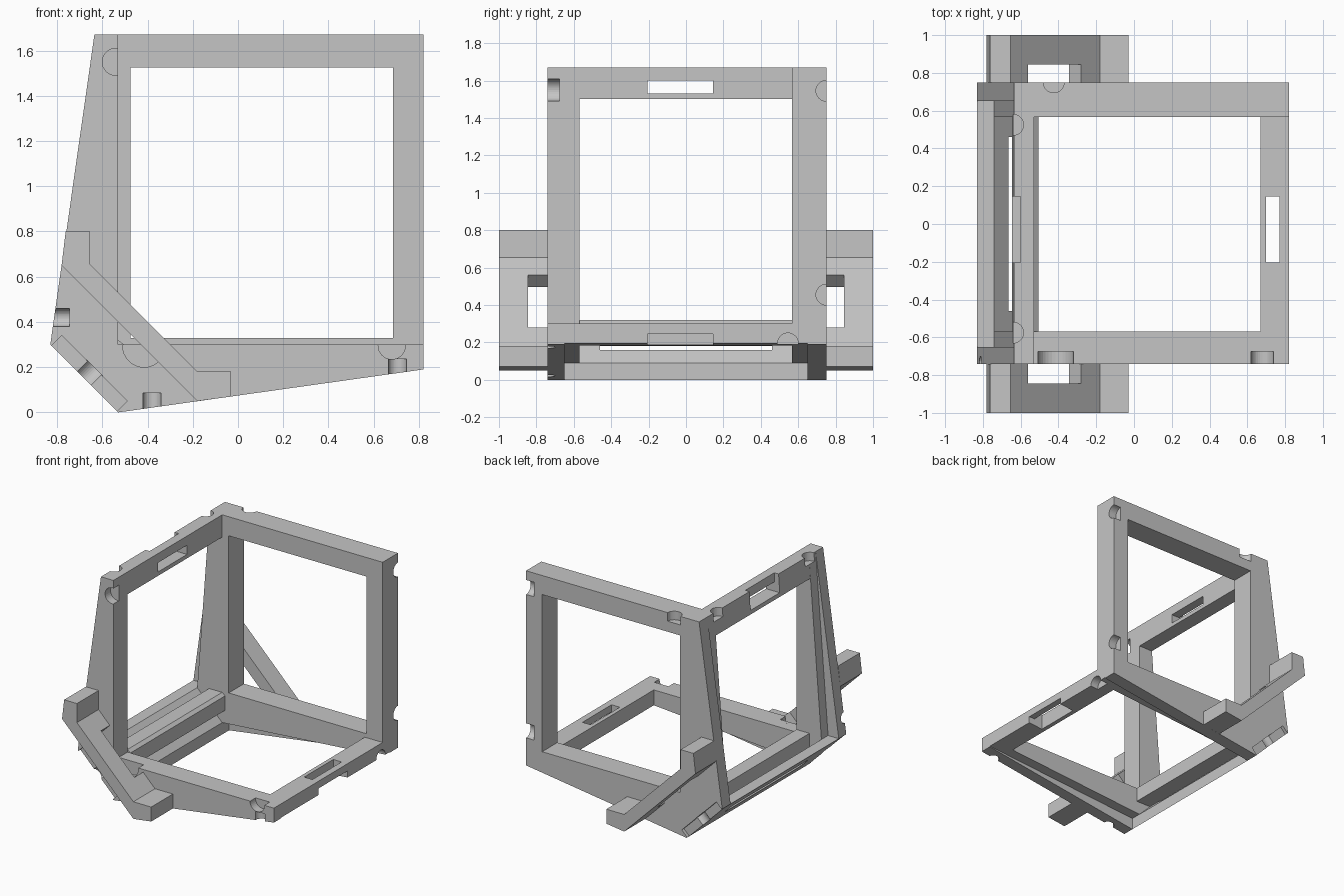
import bpy, bmesh
from mathutils import Vector, Matrix

cube = bpy.data.objects.get("Cube")
if cube:
    bpy.data.objects.remove(cube, do_unlink=True)

gray = bpy.data.materials.new("plain_gray")
gray.use_nodes = True
COLOR = (0.56, 0.56, 0.56, 1)
gray.diffuse_color = COLOR
gray.node_tree.nodes["Principled BSDF"].inputs["Base Color"].default_value = COLOR
cutters = []


def finish(bm, name):
    bmesh.ops.recalc_face_normals(bm, faces=bm.faces[:])
    mesh = bpy.data.meshes.new(name)
    bm.to_mesh(mesh)
    bm.free()
    mesh.materials.append(gray)
    obj = bpy.data.objects.new(name, mesh)
    bpy.context.collection.objects.link(obj)
    return obj


def prism(name, profile, y0, y1):
    """Extrude an xz profile along y."""
    bm = bmesh.new()
    ends = [[bm.verts.new((x, y, z)) for x, z in profile] for y in (y0, y1)]
    bm.faces.new(ends[0])
    bm.faces.new(ends[1][::-1])
    n = len(profile)
    for i in range(n):
        j = (i + 1) % n
        bm.faces.new((ends[0][j], ends[0][i], ends[1][i], ends[1][j]))
    return finish(bm, name)


def rect(x0, x1, z0, z1):
    return [(x0, z0), (x1, z0), (x1, z1), (x0, z1)]


def as_cutter(obj):
    obj.hide_render = True
    cutters.append(obj)
    return obj


def round_cutter(center, axis, radius):
    """Cylinder centred on a face, used to cut a round notch."""
    bm = bmesh.new()
    turn = Vector((0, 0, 1)).rotation_difference(Vector(axis)).to_matrix().to_4x4()
    bmesh.ops.create_cone(bm, cap_ends=True, segments=32, radius1=radius, radius2=radius,
                          depth=0.13, matrix=Matrix.Translation(center) @ turn)
    return as_cutter(finish(bm, "notch_cutter"))


def cut(parts, cutter):
    for obj in parts:
        mod = obj.modifiers.new("cut", 'BOOLEAN')
        mod.operation = 'DIFFERENCE'
        mod.solver = 'EXACT'
        mod.object = cutter


# Profiles: outer silhouette, and the stepped ledge inside it
outer_edge = [(0.82, 0.19), (-0.53, 0), (-0.83, 0.3), (-0.635, 1.67)]
ledge_edge = [(0.82, 0.195), (-0.53, 0.09), (-0.74, 0.3), (-0.635, 1.67)]
square = [(0.82, 1.67)]
ell = [(-0.53, 1.67), (-0.53, 0.3), (0.82, 0.3)]

# Back and front frames
back = [prism("back_frame", outer_edge + square, 0.65, 0.75),
        prism("back_frame_ledge", ledge_edge + square, 0.567, 0.65)]
front = [prism("front_frame", outer_edge + ell, -0.74, -0.65),
         prism("front_frame_ledge", ledge_edge + ell, -0.65, -0.57)]

# Cross bars linking the two frames
top_bar = prism("side_top_bar", [(-0.635, 1.67), (-0.53, 1.67), (-0.53, 1.5), (-0.647, 1.5)], -0.57, 0.567)
far_bar = prism("floor_end_bar", [(0.82, 0.195), (0.82, 0.3), (0.67, 0.3), (0.67, 0.183)], -0.57, 0.567)
prism("corner_bar", [(-0.64, 0.32), (-0.53, 0.32), (-0.505, 0.3), (-0.505, 0.19), (-0.64, 0.19)], -0.57, 0.567)
plate = prism("corner_plate", [(-0.53, 0), (-0.53, 0.09), (-0.74, 0.3), (-0.83, 0.3)], -0.65, 0.65)

# Back window and the narrow opening through the corner plate
cut(back, as_cutter(prism("window_cutter", rect(-0.475, 0.685, 0.33, 1.525), 0.4, 0.9)))
opening = [(-0.72, 0.04), (-0.785, 0.105), (-0.585, 0.305), (-0.52, 0.24)]
cut([plate], as_cutter(prism("plate_slot_cutter", opening, -0.46, 0.46)))

# Slots through the two far bars, each open to the outside along a lip
for bar, slot, lip in ((top_bar, rect(-0.9, -0.4, 1.53, 1.6), rect(-0.9, -0.6, 1.57, 1.8)),
                       (far_bar, rect(0.7, 0.77, 0, 0.5), rect(0.74, 0.95, 0, 0.245))):
    for profile in (slot, lip):
        cut([bar], as_cutter(prism("bar_slot_cutter", profile, -0.205, 0.145)))

# Round notches along the frame edges
X, Y, Z, D = (1, 0, 0), (0, 1, 0), (0, 0, 1), (1, 0, 1)
for parts, notches in (
        (front[:1], [((-0.54, -0.74, 1.55), Y, 0.06), ((0.68, -0.74, 0.295), Y, 0.06),
                     ((-0.415, -0.74, 0.295), Y, 0.095), ((0.705, -0.74, 0.17), Z, 0.04),
                     ((-0.38, -0.74, 0.02), Z, 0.04), ((-0.81, -0.74, 0.42), X, 0.04),
                     ((-0.68, -0.74, 0.15), D, 0.05)]),
        (back[:1], [((0.82, 0.75, 1.545), X, 0.055), ((0.82, 0.75, 0.455), X, 0.055),
                    ((-0.425, 0.75, 1.67), Z, 0.055), ((-0.68, 0.75, 0.15), D, 0.05)]),
        ([back[1], top_bar], [((-0.64, 0.525, 1.67), Z, 0.055)]),
        ([front[1], top_bar], [((-0.64, -0.575, 1.67), Z, 0.055)]),
        ([back[1], far_bar], [((0.82, 0.545, 0.195), X, 0.055)])):
    for notch in notches:
        cut(parts, round_cutter(*notch))

# Shallow grooves along the slanted corner at both frame ends
groove = [(-0.85, 0.27), (-0.78, 0.34), (-0.49, 0.05), (-0.56, -0.02)]
for part, y in ((front[0], -0.74), (back[0], 0.75)):
    cut([part], as_cutter(prism("groove_cutter", groove, y - 0.025, y + 0.025)))

# Slanted handles on both sides, each with a grip opening next to the frame
handle = [(-0.762, 0.8), (-0.655, 0.8), (-0.655, 0.655), (-0.18, 0.18),
          (-0.03, 0.18), (-0.03, 0.07), (-0.18, 0.05), (-0.78, 0.65)]
grip = [(-0.46, 0.66), (-0.18, 0.38), (-0.48, 0.08), (-0.76, 0.36)]
for name, y0, y1, g0, g1 in (("front_handle", -1, -0.74, -0.845, -0.7),
                             ("back_handle", 0.75, 1, 0.7, 0.845)):
    cut([prism(name, handle, y0, y1)], as_cutter(prism("grip_cutter", grip, g0, g1)))

# Bake the cuts and drop the cutters
bpy.context.view_layer.update()
deps = bpy.context.evaluated_depsgraph_get()
parts = [o for o in bpy.context.collection.objects if o.type == 'MESH' and o.modifiers]
baked = [(o, bpy.data.meshes.new_from_object(o.evaluated_get(deps))) for o in parts]
for obj, mesh in baked:
    obj.modifiers.clear()
    obj.data = mesh
for obj in cutters:
    bpy.data.objects.remove(obj, do_unlink=True)
